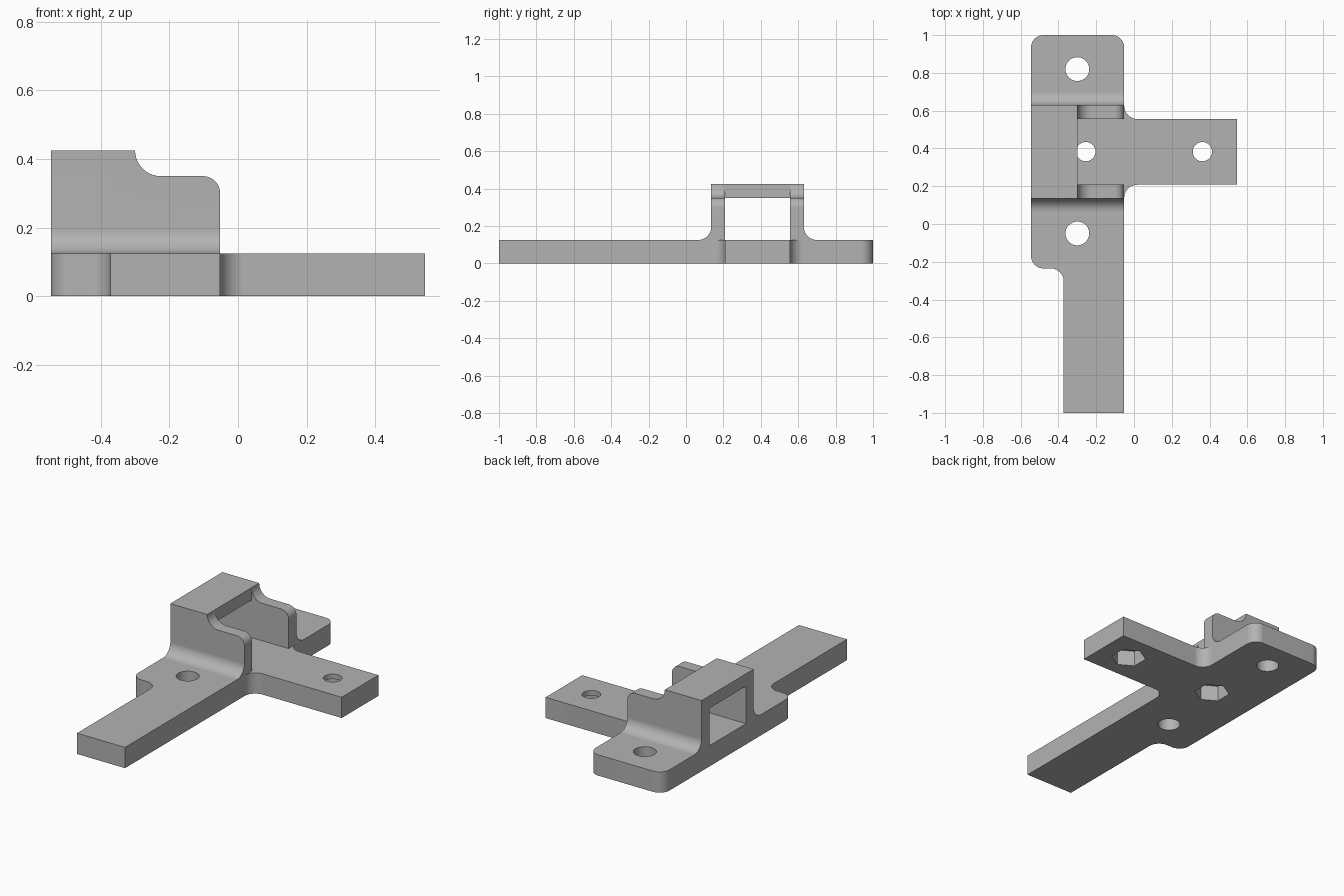
import bpy, bmesh, math
from mathutils import Vector, Matrix

cube = bpy.data.objects.get("Cube")
if cube:
    bpy.data.objects.remove(cube, do_unlink=True)

grey = bpy.data.materials.new("plain grey")
grey.use_nodes = True
colour = (0.45, 0.45, 0.45, 1)
grey.diffuse_color = colour
grey.node_tree.nodes["Principled BSDF"].inputs["Base Color"].default_value = colour


def rounded(corners, steps=10):
    """Outline from (a, b, radius) corners, each filleted by its radius."""
    out = []
    for i, (a, b, r) in enumerate(corners):
        p = Vector((a, b))
        if not r:
            out.append(p)
            continue
        u = (Vector(corners[i - 1][:2]) - p).normalized()
        v = (Vector(corners[(i + 1) % len(corners)][:2]) - p).normalized()
        for k in range(steps + 1):
            t = k / steps * math.pi / 2
            out.append(p + r * (u * (1 - math.sin(t)) + v * (1 - math.cos(t))))
    return out


def prism(name, outline, low, high, axis="z"):
    """Extrude a closed outline along the given axis."""
    place = {"x": lambda p: (low, p.x, p.y),
             "y": lambda p: (p.x, low, p.y),
             "z": lambda p: (p.x, p.y, low)}[axis]
    bm = bmesh.new()
    face = bm.faces.new([bm.verts.new(place(p)) for p in outline])
    new = bmesh.ops.extrude_face_region(bm, geom=[face])["geom"]
    shift = Vector([(high - low) * (axis == c) for c in "xyz"])
    bmesh.ops.translate(bm, vec=shift, verts=[g for g in new if isinstance(g, bmesh.types.BMVert)])
    bmesh.ops.recalc_face_normals(bm, faces=bm.faces)
    mesh = bpy.data.meshes.new(name)
    bm.to_mesh(mesh)
    bm.free()
    mesh.materials.append(grey)
    obj = bpy.data.objects.new(name, mesh)
    bpy.context.collection.objects.link(obj)
    return obj


def ngon(x, y, r, sides, turn=0.0):
    return [Vector((x + r * math.cos(turn + math.tau * k / sides),
                    y + r * math.sin(turn + math.tau * k / sides))) for k in range(sides)]


def combine(target, tool, operation):
    """Apply a boolean and discard the tool."""
    mod = target.modifiers.new("cut", "BOOLEAN")
    mod.operation, mod.solver, mod.object = operation, "EXACT", tool
    graph = bpy.context.evaluated_depsgraph_get()
    mesh = bpy.data.meshes.new_from_object(target.evaluated_get(graph))
    target.modifiers.clear()
    target.data = mesh
    bpy.data.objects.remove(tool, do_unlink=True)


LEFT, RIGHT, THICK, TOP, STEP = -0.545, -0.052, 0.125, 0.425, 0.35
FRONT, BACK, IN_FRONT, IN_BACK = 0.135, 0.63, 0.208, 0.556

# Base plate with a long tongue and a side arm
plate = prism("mounting_bracket", rounded([
    (LEFT, 1, 0.065), (RIGHT, 1, 0.065), (RIGHT, IN_BACK, 0.07), (0.545, IN_BACK, 0),
    (0.545, IN_FRONT, 0), (RIGHT, IN_FRONT, 0.07), (RIGHT, -1, 0), (-0.372, -1, 0),
    (-0.372, -0.235, 0.07), (LEFT, -0.235, 0.065)]), 0, THICK)

# Raised channel: an arch profile with filleted feet
low = 0.06
arch = prism("channel", rounded([
    (FRONT - 0.07, low, 0), (FRONT - 0.07, THICK, 0), (FRONT, THICK, 0.07), (FRONT, TOP, 0),
    (BACK, TOP, 0), (BACK, THICK, 0.07), (BACK + 0.07, THICK, 0), (BACK + 0.07, low, 0),
    (IN_BACK, low, 0), (IN_BACK, STEP, 0), (IN_FRONT, STEP, 0), (IN_FRONT, low, 0)]),
    LEFT, RIGHT, "x")

# Stepped silhouette of the channel walls
combine(arch, prism("step_cutter", rounded([
    (-0.3, 0.6, 0), (-0.3, STEP, 0.075), (RIGHT, STEP, 0.05), (RIGHT, low + 0.1, 0),
    (0.1, low + 0.1, 0), (0.1, 0.6, 0)]), -0.2, 1.2, "y"), "DIFFERENCE")

# The roof stops at the step
combine(arch, prism("roof_cutter", rounded([
    (-0.3, IN_FRONT, 0), (0.1, IN_FRONT, 0), (0.1, IN_BACK, 0), (-0.3, IN_BACK, 0)]),
    0.2, 0.6), "DIFFERENCE")
combine(plate, arch, "UNION")

# Plain screw holes
for y in (0.82, -0.05):
    combine(plate, prism("hole", ngon(-0.3, y, 0.063, 40), -0.1, 0.2), "DIFFERENCE")

# Bolt holes with hexagonal nut pockets underneath
for x in (-0.255, 0.362):
    combine(plate, prism("bolt_hole", ngon(x, 0.383, 0.051, 40), -0.1, 0.2), "DIFFERENCE")
    combine(plate, prism("nut_pocket", ngon(x, 0.383, 0.098, 6, math.pi / 6), -0.1, 0.095),
            "DIFFERENCE")

# Smooth the fillets and keep the flats flat
bpy.ops.object.select_all(action="DESELECT")
plate.select_set(True)
bpy.context.view_layer.objects.active = plate
bpy.ops.object.shade_smooth_by_angle(angle=math.radians(30))
weighted = plate.modifiers.new("flat_normals", "WEIGHTED_NORMAL")
weighted.keep_sharp = True
